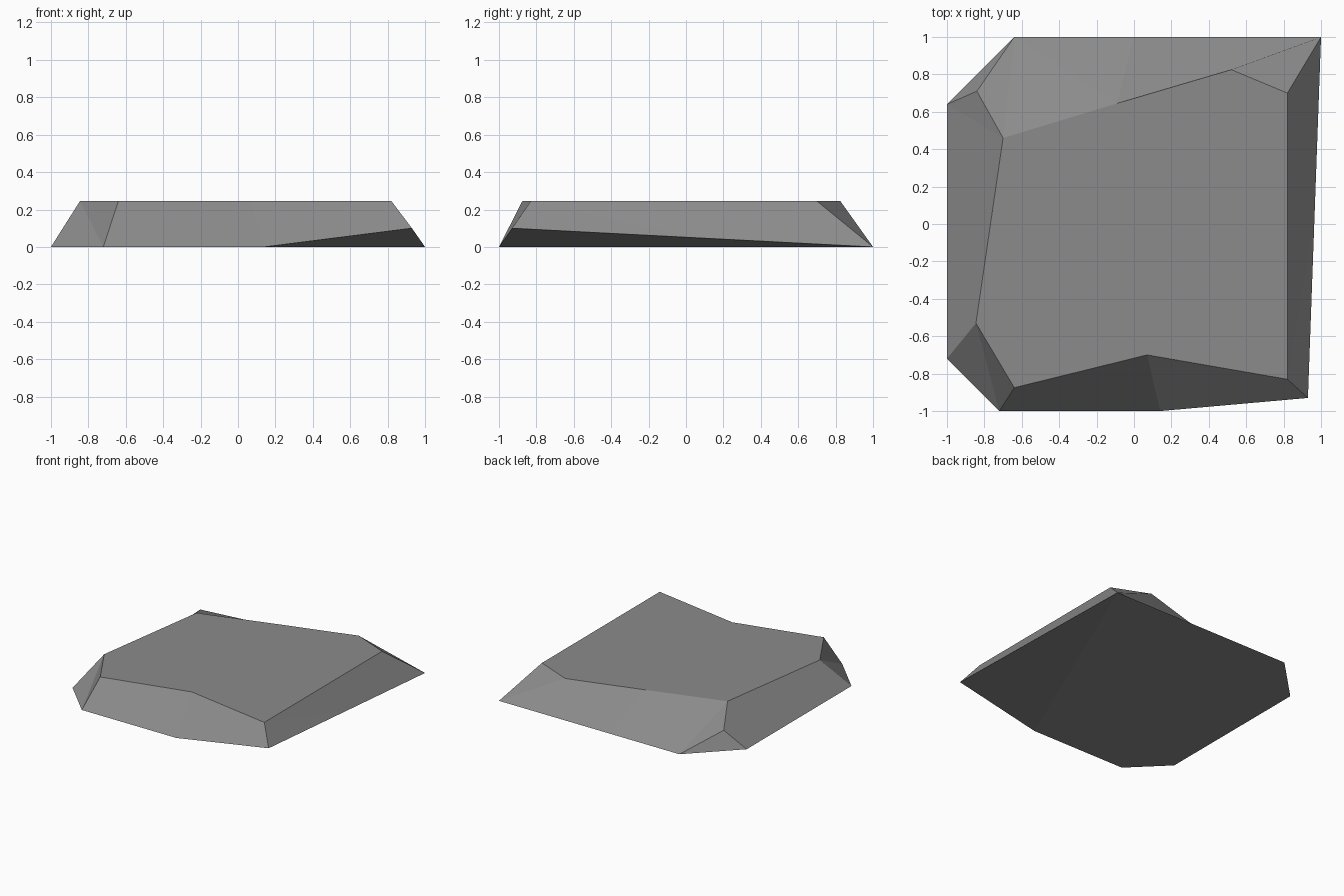
import bpy, bmesh

if "Cube" in bpy.data.objects:
    bpy.data.objects.remove(bpy.data.objects["Cube"])

H = 0.245  # slab thickness

# Top outline, counter-clockwise from the front-left corner
TOP = [(-0.64, -0.875), (0.07, -0.70), (0.82, -0.83), (0.82, 0.70),
       (0.52, 0.825), (-0.09, 0.645), (-0.70, 0.46), (-0.845, -0.53)]
# Ground outline in the same order; the front-right corner is lifted
BASE = [(-0.72, -1, 0), (0.14, -1, 0), (0.93, -0.93, 0.10), (0.965, 0.035, 0.05),
        (1, 1, 0), (0, 1, 0), (-0.64, 1, 0), (-1, 0.64, 0), (-1, -0.72, 0)]
CHIP = (-0.84, 0.71, 0.14)  # chipped back-left corner

bm = bmesh.new()
t = [bm.verts.new((x, y, H)) for x, y in TOP]
b = [bm.verts.new(p) for p in BASE]
c = bm.verts.new(CHIP)

# Flat top
bm.faces.new(t)

# Sloping sides: front, right, back, chipped corner, left, front-left
sides = [
    (b[0], b[1], t[1], t[0]), (b[1], b[2], t[2], t[1]),
    (b[2], b[3], t[2]), (b[3], t[3], t[2]), (b[3], b[4], t[3]),
    (b[4], t[4], t[3]), (b[4], b[5], t[5], t[4]),
    (b[5], b[6], t[5]), (b[6], t[6], t[5]), (b[6], c, t[6]),
    (b[6], b[7], c),
    (b[7], t[6], c), (b[7], b[8], t[7], t[6]),
    (b[8], b[0], t[7]), (b[0], t[0], t[7]),
]
for s in sides:
    bm.faces.new(s)

# Underside: flat sheet with a fold up to the lifted corner
bm.faces.new((b[3], b[2], b[1]))
bm.faces.new((b[4], b[3], b[1]))
bm.faces.new((b[1], b[0], b[8], b[7], b[6], b[5], b[4]))

bmesh.ops.recalc_face_normals(bm, faces=bm.faces[:])
mesh = bpy.data.meshes.new("stone_slab")
bm.to_mesh(mesh)
bm.free()

grey = bpy.data.materials.new("stone grey")
grey.diffuse_color = (0.26, 0.26, 0.26, 1)
grey.use_nodes = True
grey.node_tree.nodes["Principled BSDF"].inputs["Base Color"].default_value = grey.diffuse_color
mesh.materials.append(grey)

slab = bpy.data.objects.new("stone_slab", mesh)
bpy.context.collection.objects.link(slab)
